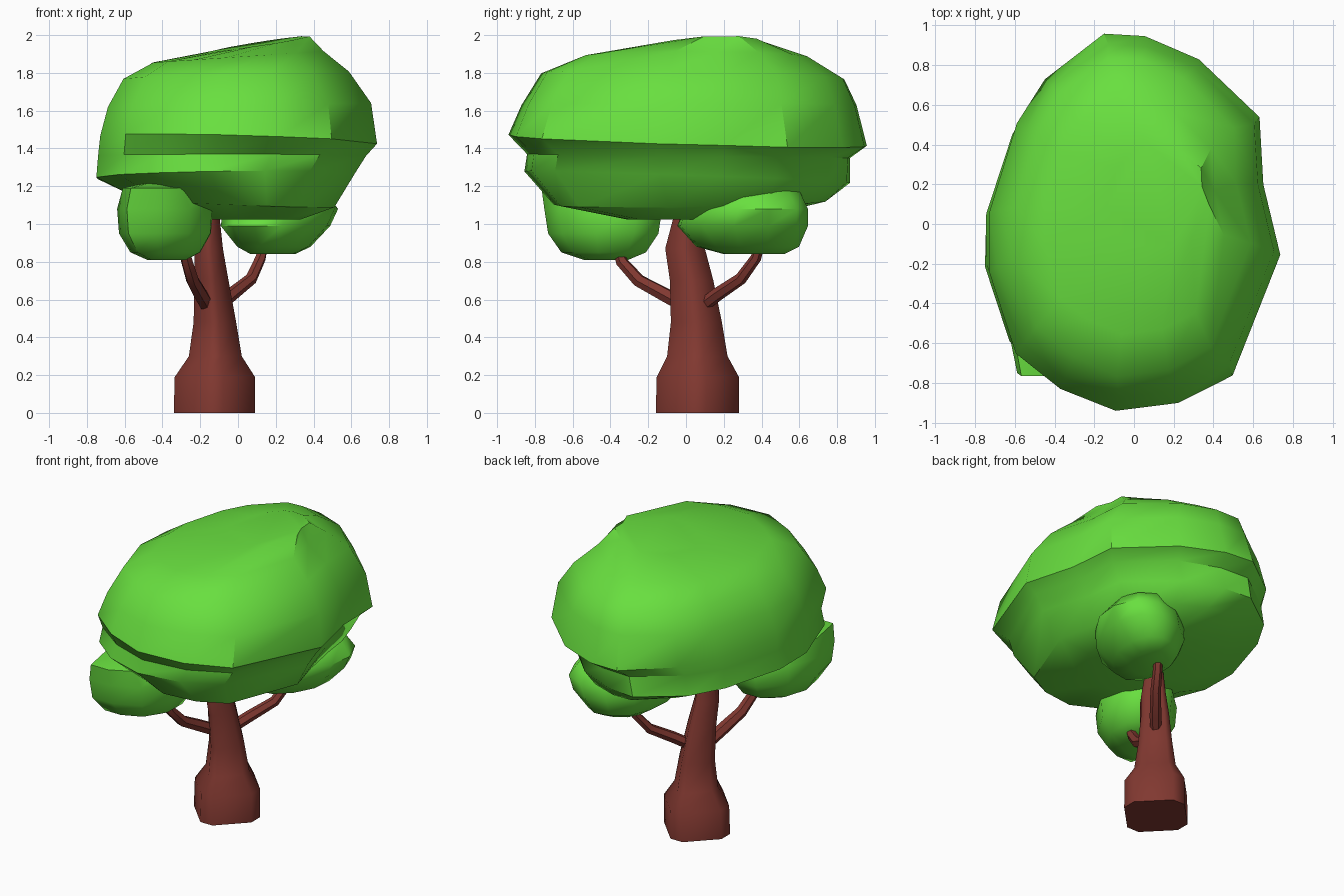
import bpy, bmesh, math, random

if "Cube" in bpy.data.objects:
    bpy.data.objects.remove(bpy.data.objects["Cube"])

random.seed(4)

def material(name, rgb):
    m = bpy.data.materials.new(name)
    m.diffuse_color = (*rgb, 1)
    m.use_nodes = True
    m.node_tree.nodes["Principled BSDF"].inputs["Base Color"].default_value = m.diffuse_color
    return m

green = material("leaf_green", (0.14, 0.74, 0.05))
brown = material("bark_brown", (0.22, 0.04, 0.03))

def finish(ob, mat, angle):
    ob.data.materials.append(mat)
    bpy.ops.object.select_all(action='DESELECT')
    ob.select_set(True)
    bpy.context.view_layer.objects.active = ob
    if ob.type == 'CURVE':
        bpy.ops.object.convert(target='MESH')
    bpy.ops.object.shade_smooth_by_angle(angle=math.radians(angle))

def loft(name, outline, rings, mat, angle=35, jitter=0.0):
    """Stack rings (x0, x1, y0, y1, z, tilt_x, tilt_y) of one outline in -1..1."""
    bm = bmesh.new()
    loops = []
    for x0, x1, y0, y1, z, tx, ty in rings:
        loops.append([bm.verts.new((
            (x0 + x1) / 2 + u * (x1 - x0) / 2 + random.uniform(-jitter, jitter),
            (y0 + y1) / 2 + v * (y1 - y0) / 2 + random.uniform(-jitter, jitter),
            z + tx * u + ty * v)) for u, v in outline])
    n = len(outline)
    for a, b in zip(loops, loops[1:]):
        for i in range(n):
            j = (i + 1) % n
            bm.faces.new((a[i], a[j], b[j], b[i]))
    bm.faces.new(loops[0][::-1])
    bm.faces.new(loops[-1])
    bmesh.ops.recalc_face_normals(bm, faces=bm.faces)
    me = bpy.data.meshes.new(name)
    bm.to_mesh(me)
    bm.free()
    ob = bpy.data.objects.new(name, me)
    bpy.context.collection.objects.link(ob)
    finish(ob, mat, angle)

def diagonal_oval(n, aspect=0.8):
    """Oval stretched along the x = y diagonal, scaled to fill -1..1."""
    pts = []
    for i in range(n):
        t = math.pi + 2 * math.pi * i / n
        a, b = math.cos(t), aspect * math.sin(t)
        pts.append((a - b, a + b))
    mu, mv = max(abs(p[0]) for p in pts), max(abs(p[1]) for p in pts)
    return [(u / mu, v / mv) for u, v in pts]

# Trunk: wide rounded-diamond foot, narrowing and leaning upwards
c = 0.21
trunk_plan = [(1, -c), (1, c), (c, 1), (-c, 1), (-1, c), (-1, -c), (-c, -1), (c, -1)]
loft("trunk", trunk_plan, [
    (-0.34, 0.09, -0.16, 0.28, 0.00, 0, 0),
    (-0.335, 0.09, -0.155, 0.28, 0.19, 0, 0),
    (-0.26, 0.02, -0.10, 0.22, 0.30, 0, 0),
    (-0.235, -0.01, -0.08, 0.19, 0.48, 0, 0),
    (-0.23, -0.05, -0.085, 0.145, 0.70, 0, 0),
    (-0.23, -0.08, -0.11, 0.10, 0.87, 0, 0),
    (-0.22, -0.10, -0.06, 0.07, 1.06, 0, 0)], brown, 60)

# Branches reaching to the two small leaf clumps
def branch(name, points):
    cu = bpy.data.curves.new(name, 'CURVE')
    cu.dimensions = '3D'
    cu.bevel_depth = 0.036
    cu.bevel_resolution = 1
    cu.use_fill_caps = True
    sp = cu.splines.new('POLY')
    sp.points.add(len(points) - 1)
    for p, (x, y, z, r) in zip(sp.points, points):
        p.co = (x, y, z, 1)
        p.radius = r
    ob = bpy.data.objects.new(name, cu)
    bpy.context.collection.objects.link(ob)
    finish(ob, brown, 50)

branch("front_branch", [(-0.17, -0.03, 0.58, 1.1), (-0.20, -0.12, 0.63, 1.1),
                        (-0.24, -0.25, 0.70, 1), (-0.27, -0.34, 0.80, 0.9), (-0.29, -0.37, 0.90, 0.7)])
branch("back_branch", [(-0.10, 0.09, 0.57, 1), (-0.03, 0.17, 0.63, 1),
                       (0.07, 0.29, 0.71, 0.9), (0.12, 0.37, 0.82, 0.8), (0.14, 0.40, 0.92, 0.7)])

# Main canopy: lower tier with a lip, shallow groove, overhanging upper tier
# that is fuller towards the back
plan = [(0.74, -0.15), (0.65, 0.2), (0.63, 0.53), (0.32, 0.83), (0.05, 0.94), (-0.16, 0.95),
        (-0.46, 0.73), (-0.60, 0.50), (-0.74, 0.06), (-0.75, -0.24), (-0.61, -0.65),
        (-0.38, -0.83), (-0.10, -0.94), (0.22, -0.90), (0.49, -0.76)]
plan = [(x / 0.745, y / 0.945) for x, y in plan]
loft("canopy", plan, [
    (-0.20, 0.34, -0.32, 0.35, 1.025, 0, 0),
    (-0.52, 0.51, -0.70, 0.74, 1.11, -0.02, 0.01),
    (-0.75, 0.62, -0.86, 0.86, 1.25, 0.01, -0.03),
    (-0.735, 0.68, -0.85, 0.865, 1.36, 0, -0.01),
    (-0.73, 0.745, -0.95, 0.95, 1.44, -0.02, -0.03),
    (-0.68, 0.71, -0.88, 0.90, 1.63, 0.01, 0),
    (-0.60, 0.59, -0.77, 0.83, 1.785, 0.02, -0.015),
    (-0.45, 0.46, -0.56, 0.64, 1.885, 0.03, 0.0),
    (-0.14, 0.38, -0.12, 0.40, 1.955, 0.04, 0.01)], green, 38, 0.006)

# Small clumps tucked under the canopy; the front one has a pointed outer corner
corner_plan = diagonal_oval(9)
corner_plan[0] = (-0.8, -1.0)
loft("front_clump", corner_plan, [
    (-0.48, -0.27, -0.54, -0.30, 0.81, 0, 0),
    (-0.57, -0.19, -0.66, -0.20, 0.85, 0, 0),
    (-0.63, -0.13, -0.73, -0.13, 0.95, 0, 0),
    (-0.64, -0.12, -0.75, -0.11, 1.08, 0, 0),
    (-0.61, -0.18, -0.765, -0.18, 1.19, 0, 0),
    (-0.48, -0.30, -0.58, -0.30, 1.22, 0, 0)], green, 50)
loft("back_clump", diagonal_oval(12, 0.76), [
    (0.07, 0.30, 0.20, 0.52, 0.84, 0, 0),
    (-0.01, 0.39, 0.05, 0.60, 0.88, 0, 0),
    (-0.09, 0.49, -0.05, 0.65, 0.99, 0, 0),
    (-0.08, 0.53, -0.02, 0.65, 1.08, 0, 0),
    (0.00, 0.46, 0.08, 0.60, 1.17, 0, 0),
    (0.12, 0.35, 0.22, 0.48, 1.20, 0, 0)], green, 50, 0.006)
